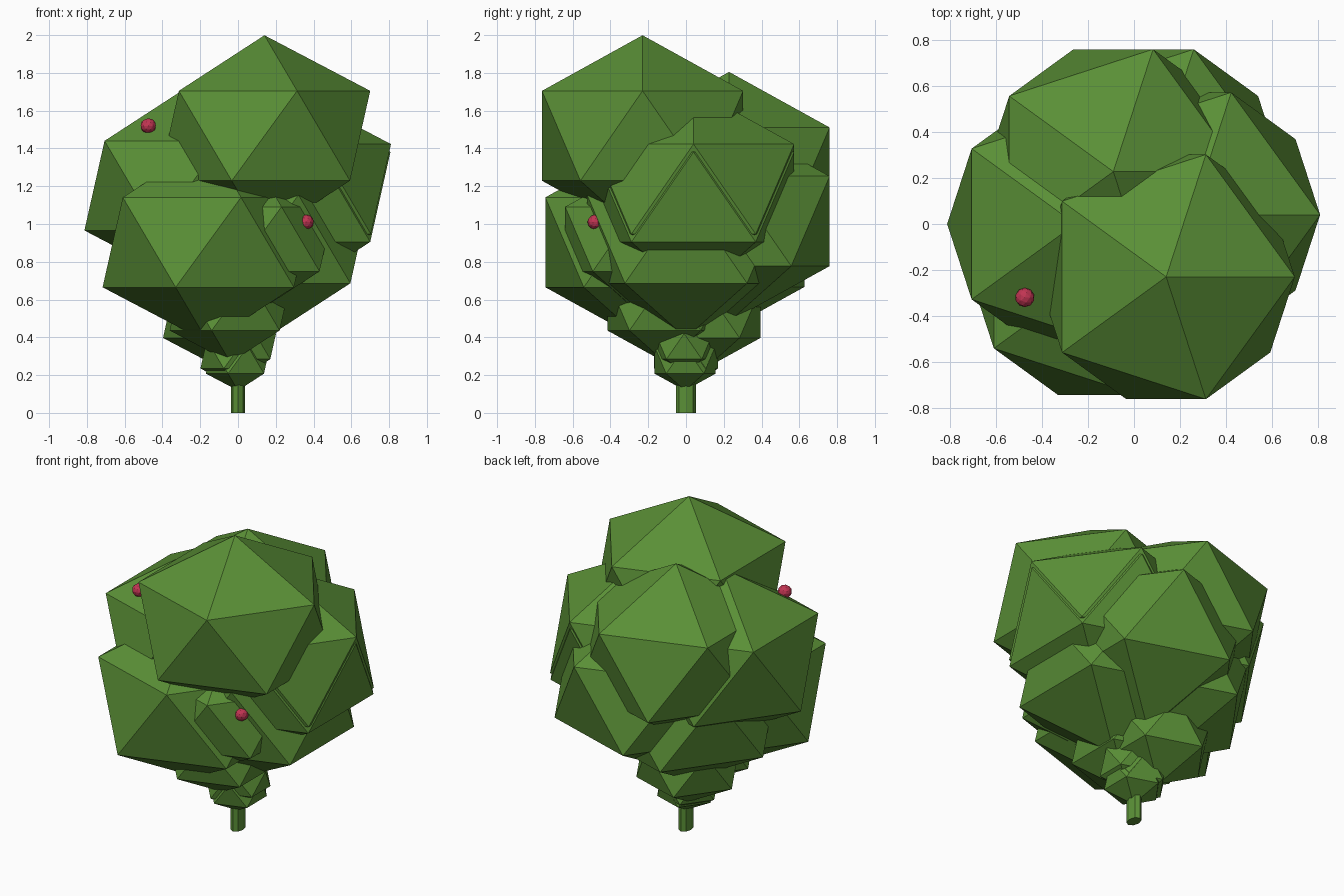
import bpy, math

if "Cube" in bpy.data.objects:
    bpy.data.objects.remove(bpy.data.objects["Cube"])


def material(name, rgb):
    m = bpy.data.materials.new(name)
    m.diffuse_color = (*rgb, 1)
    m.use_nodes = True
    m.node_tree.nodes["Principled BSDF"].inputs["Base Color"].default_value = m.diffuse_color
    return m


leaf_green = material("leaf green", (0.102, 0.275, 0.037))
berry_red = material("berry red", (0.53, 0.035, 0.085))


def ball(name, centre, radius, mat, detail=1, squash=0.85):
    """Flat-shaded icosphere, flattened a little in height."""
    bpy.ops.mesh.primitive_ico_sphere_add(subdivisions=detail, radius=1, location=centre)
    ob = bpy.context.object
    ob.name = name
    ob.scale = (radius, radius, radius * squash)
    ob.data.materials.append(mat)
    return ob


# Trunk
bpy.ops.mesh.primitive_cylinder_add(vertices=8, radius=1, depth=0.3, location=(0, 0, 0.15))
trunk = bpy.context.object
trunk.name = "trunk"
trunk.scale = (0.036, 0.053, 1)
trunk.data.materials.append(leaf_green)

# Large crown clumps: x, y, z, radius
crown = [
    (0.14, -0.23, 1.467, 0.626),     # top
    (-0.09, 0.228, 1.273, 0.626),    # back
    (-0.255, 0.0, 1.203, 0.624),     # left
    (0.25, 0.04, 1.185, 0.626),      # right
    (0.247, 0.04, 1.143, 0.626),     # right, just below
    (0.087, 0.228, 1.015, 0.626),    # back right
    (-0.157, -0.212, 0.903, 0.626),  # front left
    (0.15, 0.0, 0.92, 0.615),        # lower right
    (-0.09, 0.117, 0.895, 0.60),     # lower back
    (0.106, -0.257, 0.92, 0.45),     # small front
]

# Small clumps tapering to the trunk
lower = [
    (-0.04, -0.11, 0.573, 0.36),
    (-0.093, 0.105, 0.526, 0.34),
    (0.042, -0.01, 0.352, 0.178),
    (-0.02, 0.0, 0.311, 0.20),
    (0.0, -0.005, 0.28, 0.19),
]
for label, clumps in (("crown_clump", crown), ("lower_clump", lower)):
    for i, (x, y, z, r) in enumerate(clumps, 1):
        ball(f"{label}_{i}", (x, y, z), r, leaf_green)

# Berries
for i, p in enumerate([(-0.475, -0.32, 1.52), (0.36, -0.48, 1.01)], 1):
    ball(f"berry_{i}", p, 0.042, berry_red, detail=2, squash=0.95)
